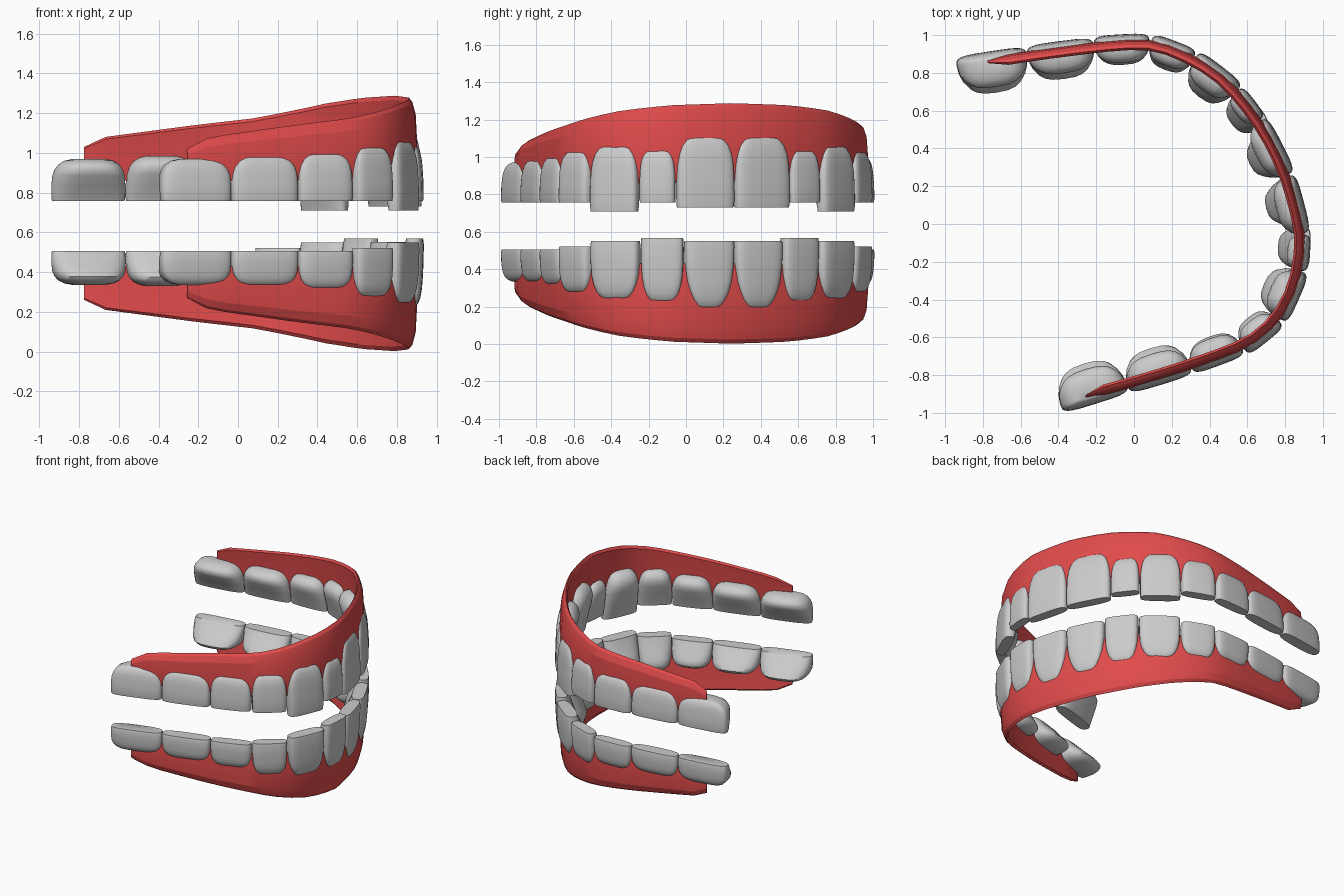
import bpy, bmesh, math
from mathutils import Vector

if "Cube" in bpy.data.objects:
    bpy.data.objects.remove(bpy.data.objects["Cube"])

H = 1.29  # total height; the lower jaw gum is the upper one flipped in z

# arch centreline seen from above, right end to left end
CTRL = [(-0.39, -0.962), (-0.22, -0.903), (0.0, -0.84), (0.3, -0.747), (0.6, -0.63),
        (0.76, -0.49), (0.85, -0.31), (0.883, -0.1), (0.86, 0.06), (0.785, 0.30),
        (0.65, 0.55), (0.45, 0.78), (0.2, 0.92), (0.0, 0.955), (-0.4, 0.915), (-0.94, 0.835)]


def catmull(points, n=16):
    p = [Vector(q) for q in points]
    p = [2 * p[0] - p[1]] + p + [2 * p[-1] - p[-2]]
    out = []
    for i in range(1, len(p) - 2):
        a, b, c, d = p[i - 1:i + 3]
        for k in range(n):
            t = k / n
            out.append(0.5 * (2 * b + (c - a) * t + (2 * a - 5 * b + 4 * c - d) * t * t
                              + (3 * b - a - 3 * c + d) * t ** 3))
    return out + [p[-2]]


PATH = catmull(CTRL)
LEN = [0.0]
for a, b in zip(PATH, PATH[1:]):
    LEN.append(LEN[-1] + (b - a).length)
MID = next(l for l, p in zip(LEN, PATH) if p.y > 0.25)


def point(s):
    s = min(max(s, 0), LEN[-1])
    i = next((k for k in range(1, len(LEN)) if LEN[k] >= s), len(LEN) - 1)
    f = (s - LEN[i - 1]) / (LEN[i] - LEN[i - 1])
    return PATH[i - 1].lerp(PATH[i], f)


def frame(s, e=0.04):
    t = (point(s + e) - point(s - e)).normalized()
    return point(s), t, Vector((t.y, -t.x))  # position, tangent, outward


def lerp_table(table, x):
    for (x0, y0), (x1, y1) in zip(table, table[1:]):
        if x <= x1:
            return y0 + (y1 - y0) * max(0, (x - x0)) / (x1 - x0)
    return table[-1][1]


def loft(name, rings, mat=None, angle=55):
    bm = bmesh.new()
    vr = [[bm.verts.new(v) for v in r] for r in rings]
    n = len(vr[0])
    for a, b in zip(vr, vr[1:]):
        for k in range(n):
            bm.faces.new((a[k], a[(k + 1) % n], b[(k + 1) % n], b[k]))
    bm.faces.new(vr[0])
    bm.faces.new(vr[-1])
    bmesh.ops.recalc_face_normals(bm, faces=bm.faces)
    me = bpy.data.meshes.new(name)
    bm.to_mesh(me)
    bm.free()
    ob = bpy.data.objects.new(name, me)
    bpy.context.collection.objects.link(ob)
    if mat:
        me.materials.append(mat)
    bpy.ops.object.select_all(action='DESELECT')
    ob.select_set(True)
    bpy.context.view_layer.objects.active = ob
    bpy.ops.object.shade_smooth_by_angle(angle=math.radians(angle))
    return ob


# gums: thin band following the arch
red = bpy.data.materials.new("gum_red")
red.diffuse_color = (0.75, 0.07, 0.07, 1)
red.use_nodes = True
red.node_tree.nodes["Principled BSDF"].inputs["Base Color"].default_value = red.diffuse_color
TOP = [(0, 1.288), (0.17, 1.277), (0.3, 1.25), (0.4, 1.213), (0.5, 1.175), (0.65, 1.14),
       (0.87, 1.08), (0.93, 1.02)]
SECTION = [(0.012, 0), (0.022, 0.35), (0.012, 0.8), (-0.005, 0.95), (-0.022, 1.0),
           (-0.034, 0.95), (-0.022, 0.6), (-0.012, 0)]


def gum(name, lower):
    rings = []
    steps = 36
    for i in range(steps + 1):
        v = -0.93 + 1.85 * i / steps
        side = MID if v < 0 else LEN[-1] - MID
        p, t, out = frame(MID + v * side)
        top = lerp_table(TOP, abs(v))
        thick = 0.25 if i in (0, steps) else 1
        ring = []
        for o, f in SECTION:
            q = p + out * o * thick
            z = 0.86 + (top - 0.86) * f
            ring.append((q.x, q.y, H - z if lower else z))
        rings.append(ring)
    loft(name, rings, red, 15)


gum("upper_gum", False)
gum("lower_gum", True)

# teeth, from the midline backwards: width, bite z, root z, inner depth, root narrowing
NAMES = ["incisor", "lateral_incisor", "canine", "first_premolar", "second_premolar",
         "first_molar", "second_molar"]
UPPER = [(0.318, 0.73, 1.11, 0.10, 0), (0.195, 0.757, 1.04, 0.07, 0), (0.275, 0.71, 1.06, 0.11, 0),
         (0.24, 0.757, 1.03, 0.09, 0), (0.29, 0.757, 1.0, 0.10, 0), (0.35, 0.757, 0.985, 0.12, 0),
         (0.37, 0.757, 0.97, 0.14, 0)]
LOWER = [(0.275, 0.552, 0.19, 0.15, 0.3), (0.23, 0.568, 0.225, 0.12, 0.08),
         (0.28, 0.55, 0.24, 0.15, 0.08), (0.24, 0.522, 0.275, 0.11, 0),
         (0.29, 0.506, 0.315, 0.11, 0), (0.35, 0.506, 0.33, 0.15, 0), (0.37, 0.506, 0.335, 0.17, 0)]
# height fraction, width, outer scale, inner scale: thin at the bite, thick near the root
SHAPE = [(0, 0.98, 1.1, 0.28), (0.08, 1.0, 1.18, 0.34), (0.35, 1.0, 1.15, 0.62), (0.6, 0.975, 1.05, 0.88),
         (0.75, 0.915, 0.95, 1.0), (0.87, 0.81, 0.78, 0.93), (0.955, 0.65, 0.52, 0.72), (1.0, 0.42, 0.25, 0.45)]


def spow(c, e):
    return math.copysign(abs(c) ** e, c)


def tooth(name, s, width, bite, root, depth, taper):
    p, t, out = frame(s, width * 0.4)
    rings = []
    for f, w, o, d in SHAPE:
        hw = (width / 2 - 0.001) * w * (1 - taper * f ** 2.5)
        ring = []
        for k in range(24):
            a = 2 * math.pi * k / 24
            ca, sa = math.cos(a), math.sin(a)
            off = spow(sa, 0.5) * 0.044 * o if sa > 0 else spow(sa, 0.72) * depth * d
            q = p + t * hw * spow(ca, 0.5 if sa > 0 else 0.72) + out * off
            ring.append((q.x, q.y, bite + (root - bite) * f))
        rings.append(ring)
    loft(name, rings)


for jaw, table in (("upper", UPPER), ("lower", LOWER)):
    total = sum(r[0] for r in table)
    for side, sign, length in (("right", -1, MID), ("left", 1, LEN[-1] - MID)):
        s = 0
        for label, (w, bite, root, depth, taper) in zip(NAMES, table):
            w *= length / total
            tooth(f"{jaw}_{side}_{label}", MID + sign * (s + w / 2), w, bite, root, depth, taper)
            s += w
